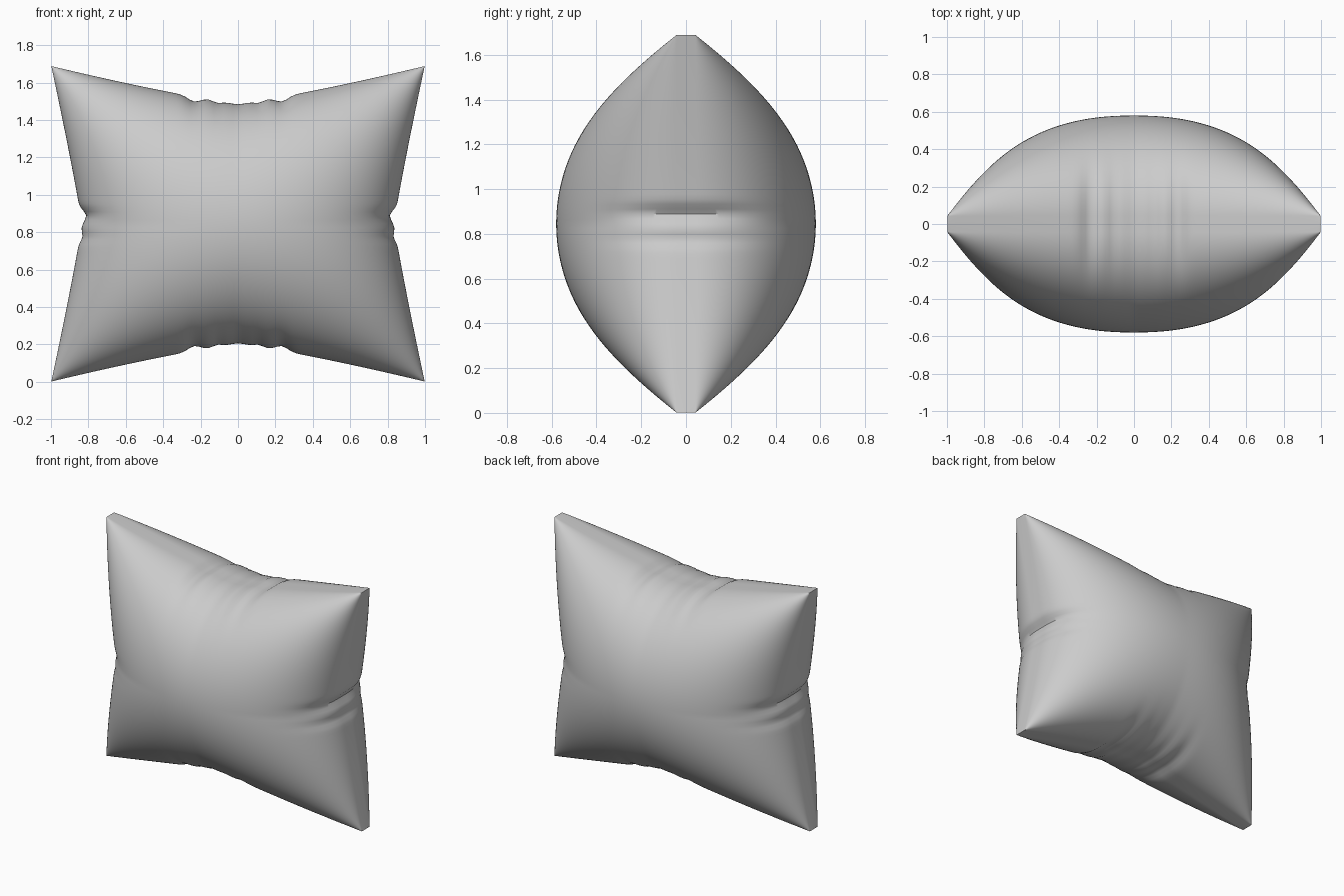
import bpy, bmesh
from math import sin, pi, exp

if "Cube" in bpy.data.objects:
    bpy.data.objects.remove(bpy.data.objects["Cube"])

N = 120                 # grid divisions per side
ZC = 0.845              # height of the pillow centre
RIM = 0.043             # half width of the edge band


def fold(t, centre, width):
    return exp(-((t - centre) / width) ** 2)


def point(i, j, side):
    # sine spacing packs rows near the rounded edges
    u = sin(pi * (i / N - 0.5))
    v = sin(pi * (j / N - 0.5))
    # outline drawn in between the four corners
    x = u * (0.835 + 0.163 * abs(v) ** 1.1)
    z = v * (0.645 + 0.198 * abs(u) ** 1.2)
    # puffed cross-section
    y = RIM + 0.537 * max(0, 1 - abs(u) ** 2.25) ** 0.5 * max(0, 1 - v * v) ** 0.5
    # gathered folds in the middle of each edge
    ax = abs(x)
    dz = 0.026 * fold(ax, 0.235, 0.045) + 0.012 * fold(ax, 0.11, 0.03) + 0.006 * fold(ax, 0, 0.08)
    dx = 0.03 * fold(z, 0.045, 0.035) + 0.014 * fold(z, -0.07, 0.03)
    z2 = z - dz * abs(v) ** 9 * (1 if v > 0 else -1)
    x2 = x - dx * abs(u) ** 9 * (1 if u > 0 else -1)
    return (x2, side * y, ZC + z2)


bm = bmesh.new()
# front and back panels
panels = []
for side in (-1, 1):
    g = [[bm.verts.new(point(i, j, side)) for j in range(N + 1)] for i in range(N + 1)]
    for i in range(N):
        for j in range(N):
            bm.faces.new((g[i][j], g[i + 1][j], g[i + 1][j + 1], g[i][j + 1]))
    panels.append(g)

# edge band joining the panels
loop = [(i, 0) for i in range(N)] + [(N, j) for j in range(N)]
loop += [(N - i, N) for i in range(N)] + [(0, N - j) for j in range(N)]
f, b = panels
for (i, j), (k, l) in zip(loop, loop[1:] + loop[:1]):
    bm.faces.new((f[i][j], f[k][l], b[k][l], b[i][j]))
bmesh.ops.recalc_face_normals(bm, faces=bm.faces)

mesh = bpy.data.meshes.new("pillow")
bm.to_mesh(mesh)
bm.free()
pillow = bpy.data.objects.new("pillow", mesh)
bpy.context.collection.objects.link(pillow)
bpy.context.view_layer.objects.active = pillow
pillow.select_set(True)
bpy.ops.object.shade_smooth_by_angle(angle=0.7)
